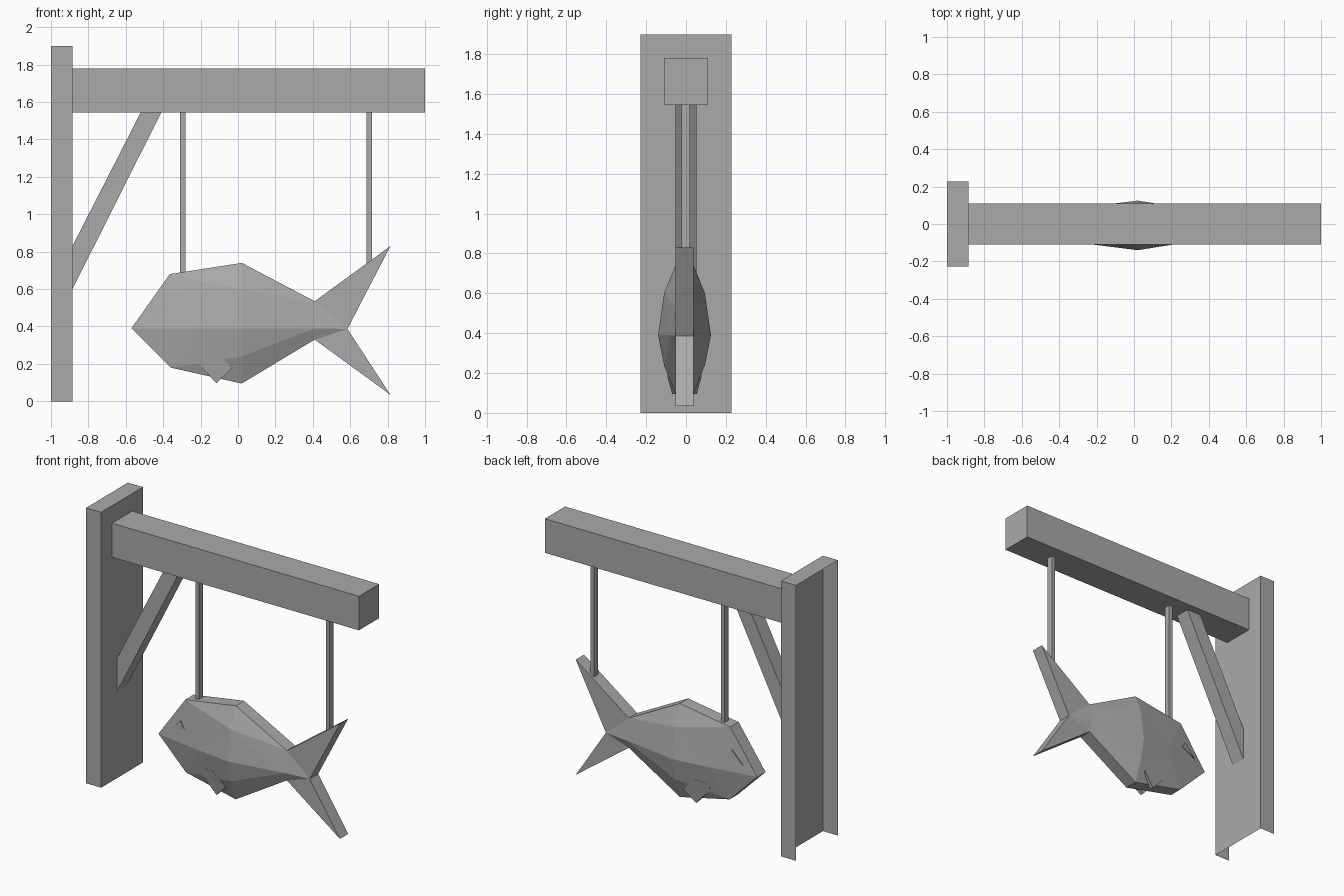
import bpy, bmesh
from mathutils import Vector

cube = bpy.data.objects.get("Cube")
if cube:
    bpy.data.objects.remove(cube, do_unlink=True)

GREY = (0.4, 0.4, 0.4, 1)
mat = bpy.data.materials.new("plain grey")
mat.use_nodes = True
mat.diffuse_color = GREY
mat.node_tree.nodes["Principled BSDF"].inputs["Base Color"].default_value = GREY

MID_Y = -0.0075  # the fish hangs slightly forward of centre


def finish(name, bm, mirror=False):
    """Turn a bmesh into a flat-shaded object, optionally mirrored across the fish."""
    mesh = bpy.data.meshes.new(name)
    bm.to_mesh(mesh)
    bm.free()
    mesh.materials.append(mat)
    obj = bpy.data.objects.new(name, mesh)
    bpy.context.collection.objects.link(obj)
    if mirror:
        obj.location.y = MID_Y
        mod = obj.modifiers.new("both sides", 'MIRROR')
        mod.use_axis = (False, True, False)


def box(name, low, high, open_sides=()):
    """Box between two corners; faces looking along open_sides are left out."""
    bm = bmesh.new()
    bmesh.ops.create_cube(bm, size=1)
    low, high = Vector(low), Vector(high)
    bm.normal_update()
    gone = [f for f in bm.faces if any(f.normal.dot(Vector(d)) > 0.9 for d in open_sides)]
    bmesh.ops.delete(bm, geom=gone, context='FACES')
    for v in bm.verts:
        v.co = (low + high) / 2 + v.co * (high - low)
    finish(name, bm)


def prism(name, outline, y_front, y_back, mirror=False):
    """Solid from an x-z outline, with one front depth per point."""
    bm = bmesh.new()
    front = [bm.verts.new((x, y, z)) for (x, z), y in zip(outline, y_front)]
    back = [bm.verts.new((x, y_back, z)) for x, z in outline]
    bm.faces.new(front)
    bm.faces.new(back[::-1])
    for i in range(len(outline)):
        j = (i + 1) % len(outline)
        bm.faces.new((front[i], back[i], back[j], front[j]))
    bmesh.ops.recalc_face_normals(bm, faces=bm.faces)
    finish(name, bm, mirror)


# Frame: hollow-backed wall post, beam and diagonal brace
box("wall_post", (-1, -0.228, 0), (-0.885, 0.228, 1.9), [(-1, 0, 0), (0, 0, -1)])
box("beam", (-0.885, -0.11, 1.545), (1, 0.11, 1.78))
prism("brace", [(-0.885, 0.6), (-0.41, 1.545), (-0.52, 1.545), (-0.885, 0.83)],
      [-0.053] * 4, 0.053)

# Hanging rods
for name, x, z in (("front_rod", -0.295, 0.67), ("rear_rod", 0.702, 0.72)):
    box(name, (x - 0.014, -0.023, z), (x + 0.014, 0.021, 1.545))

# Fish: one half as named points (x, half depth, z), mirrored to the other side
RIM = 0.0455
POINTS = {
    "nose": (-0.57, RIM, 0.39), "brow": (-0.365, RIM, 0.68), "back": (0.02, RIM, 0.74),
    "root_top": (0.41, RIM, 0.535), "tip_top": (0.815, RIM, 0.83), "notch": (0.585, RIM, 0.387),
    "tip_low": (0.815, RIM, 0.035), "root_low": (0.41, RIM, 0.33), "belly": (0.02, RIM, 0.095),
    "chin": (-0.36, RIM, 0.18), "cheek": (-0.22, 0.1025, 0.39), "upper": (0.02, 0.1025, 0.6),
    "side": (0.02, 0.1325, 0.39), "lower": (0.02, 0.1025, 0.24), "root": (0.41, 0.07, 0.39),
}
FACES = [
    ("nose", "cheek", "brow"), ("nose", "chin", "cheek"),
    ("brow", "upper", "back"), ("brow", "cheek", "upper"),
    ("cheek", "side", "upper"), ("cheek", "lower", "side"),
    ("chin", "lower", "cheek"), ("chin", "belly", "lower"),
    ("back", "upper", "root_top"), ("upper", "root", "root_top"),
    ("upper", "side", "root"), ("side", "lower", "root"),
    ("lower", "root_low", "root"), ("lower", "belly", "root_low"),
    ("root", "notch", "root_top"), ("root", "root_low", "notch"),
    ("root_top", "notch", "tip_top"), ("root_low", "tip_low", "notch"),
]
bm = bmesh.new()
verts = {k: bm.verts.new((x, -d, z)) for k, (x, d, z) in POINTS.items()}
for face in FACES:
    bm.faces.new([verts[k] for k in face])
rim = [e for e in bm.edges if e.is_boundary]
for item in bmesh.ops.extrude_edge_only(bm, edges=rim)["geom"]:
    if isinstance(item, bmesh.types.BMVert):
        item.co.y = 0
bmesh.ops.recalc_face_normals(bm, faces=bm.faces)
bm.normal_update()
if verts["side"].link_faces[0].normal.y > 0:
    bmesh.ops.reverse_faces(bm, faces=bm.faces)
finish("fish_body", bm, mirror=True)

# Eyes and side fins
prism("eyes", [(-0.47, 0.45), (-0.355, 0.49), (-0.39, 0.535)],
      [-0.06, -0.074, -0.066], -0.03, mirror=True)
prism("side_fins",
      [(-0.233, 0.267), (-0.222, 0.21), (-0.115, 0.096), (-0.03, 0.18), (-0.126, 0.267)],
      [-0.078, -0.07, -0.062, -0.085, -0.092], -0.04, mirror=True)
